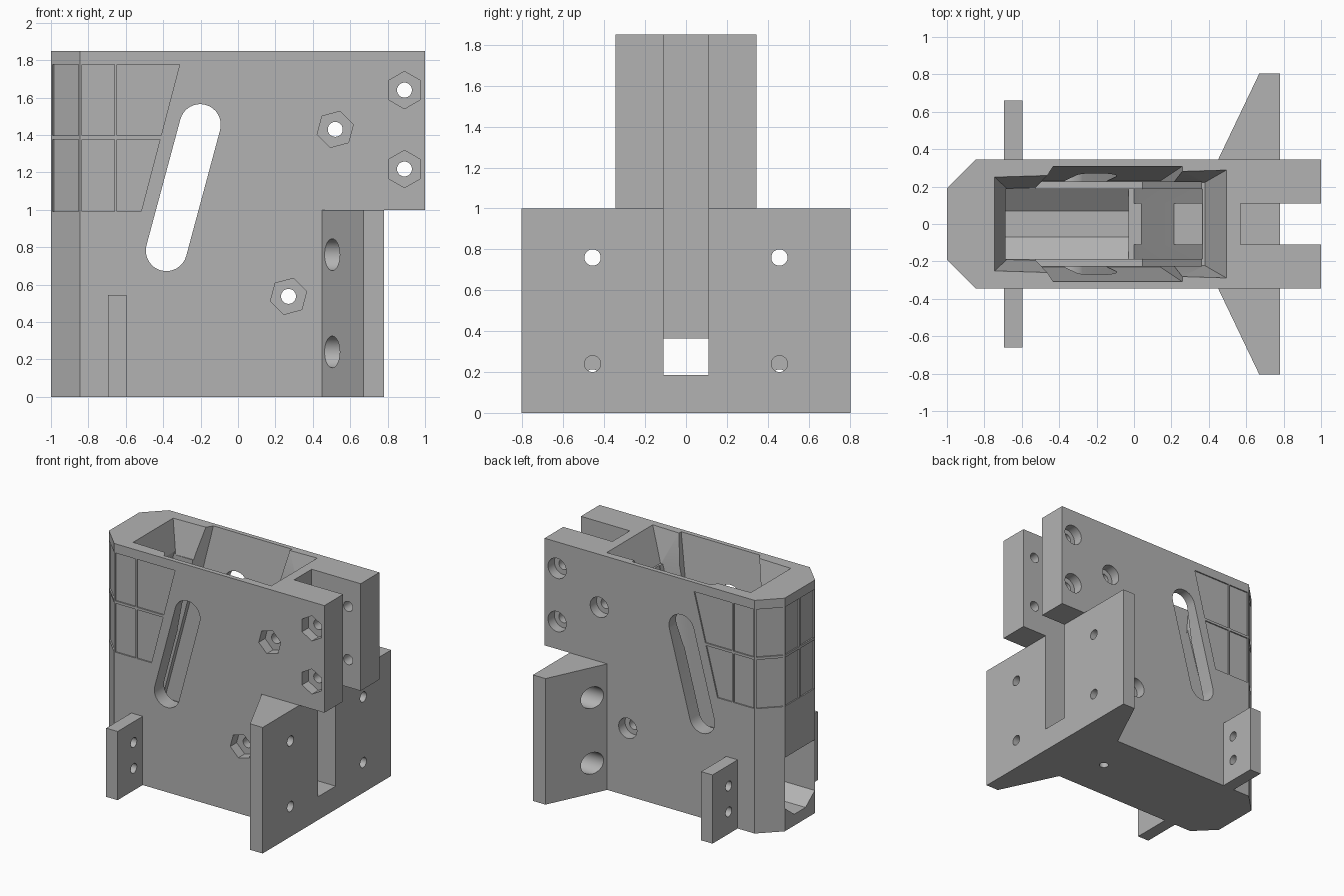
import bpy, bmesh, math
from mathutils import Vector

if "Cube" in bpy.data.objects:
    bpy.data.objects.remove(bpy.data.objects["Cube"])

grey = bpy.data.materials.new("plain_grey")
grey.diffuse_color = (0.45, 0.45, 0.45, 1)
grey.use_nodes = True
grey.node_tree.nodes["Principled BSDF"].inputs["Base Color"].default_value = grey.diffuse_color


def loft(name, a, b):
    """Closed solid between two matching loops of 3D points."""
    bm = bmesh.new()
    va, vb = [bm.verts.new(p) for p in a], [bm.verts.new(p) for p in b]
    n = len(va)
    bm.faces.new(va)
    bm.faces.new(vb)
    for i in range(n):
        j = (i + 1) % n
        bm.faces.new((va[i], va[j], vb[j], vb[i]))
    bmesh.ops.recalc_face_normals(bm, faces=bm.faces)
    me = bpy.data.meshes.new(name)
    bm.to_mesh(me)
    bm.free()
    me.materials.append(grey)
    ob = bpy.data.objects.new(name, me)
    bpy.context.collection.objects.link(ob)
    return ob


def at(axis, p, t):
    return {'x': (t, p[0], p[1]), 'y': (p[0], t, p[1]), 'z': (p[0], p[1], t)}[axis]


def prism(name, pts, axis, a, b):
    return loft(name, [at(axis, p, a) for p in pts], [at(axis, p, b) for p in pts])


def rect(u0, u1, v0, v1):
    return [(u0, v0), (u1, v0), (u1, v1), (u0, v1)]


def ring(u, v, r, n=32, turn=0.0):
    return [(u + r * math.cos(turn + 2 * math.pi * i / n),
             v + r * math.sin(turn + 2 * math.pi * i / n)) for i in range(n)]


def combine(target, tool, op='DIFFERENCE'):
    mod = target.modifiers.new("bool", 'BOOLEAN')
    mod.operation, mod.solver, mod.object = op, 'EXACT', tool
    bpy.context.view_layer.objects.active = target
    bpy.ops.object.modifier_apply(modifier=mod.name)
    bpy.data.objects.remove(tool, do_unlink=True)


# Main block with chamfered nose and overhanging tail
body = prism("housing", [(-1, -.19), (-.845, -.345), (1, -.345), (1, .345),
                         (-.845, .345), (-1, .19)], 'z', 0, 1.85)


def cut(pts, axis, a, b):
    combine(body, prism("cutter", pts, axis, a, b))


cut(rect(.78, 1.2, -.6, .6), 'z', -.2, 1.0)

# Mounting wings and tabs with their screw holes
for s in (-1, 1):
    wing = prism("wing", [(.443, s * .33), (.45, s * .345), (.67, s * .805),
                          (.78, s * .805), (.78, s * .33)], 'z', 0, 1)
    combine(body, wing, 'UNION')
    tab = prism("tab", rect(-.695, -.595, s * .33, s * .66), 'z', 0, .545)
    combine(body, tab, 'UNION')
    for z in (.24, .76):
        cut(ring(s * .457, z, .085), 'x', .44, .67)
        cut(ring(s * .457, z, .04), 'x', .6, .9)
    for z in (.175, .38):
        cut(ring(s * .457, z, .038), 'x', -.8, -.5)

# Tail slot and the straight channel to the nose
cut(rect(-.11, .11, .185, 2), 'x', .57, 1.2)
cut(rect(-.11, .11, .1855, .365), 'x', -.1, .6)

# Leaning shaft, its wider rear part and the nose outlet
lean = .267


def wall(x, z):
    return (x - lean * (1.65 - z), z)


cut([wall(-.68, 1.65), wall(.38, 1.65), wall(.38, .365), (0, .182),
     (-1.1, .182), (-1.1, .25)], 'y', -.187, .187)
cut([wall(-.47, 1.64), wall(.375, 1.64), wall(.375, .42), wall(-.47, .42)],
    'y', -.225, .225)
cut([(.187, .18), (.07, .09), (-.07, .09), (-.187, .18), (-.186, .4), (.186, .4)],
    'x', -1.1, -.03)

# Flared mouth and its side reliefs
top = [(-.7475, -.253), (.4986, -.291), (.4986, .291), (-.7475, .253)]
low = [(-.68, -.19), (.38, -.223), (.38, .223), (-.68, .19)]
combine(body, loft("cutter", [(x, y, 1.86) for x, y in top],
                   [(x, y, 1.6) for x, y in low]))
for s in (-1, 1):
    combine(body, loft(
        "cutter",
        [(x, s * y, 1.86) for x, y in ((-.5, .2), (-.43, .31), (.26, .31), (.26, .2))],
        [(x, s * y, 1.25) for x, y in ((-.58, .15), (-.54, .23), (.14, .23), (.14, .15))]))

# Catch recess in the rear shaft wall and screw hole below it
cut(rect(.2, .38, -.11, .11), 'z', 1.03, 1.59)
cut(ring(.297, 0, .035), 'z', -.1, .25)

# Slanted side slot
lo, hi, r = Vector((-.383, .782)), Vector((-.202, 1.455), ), .11
ang = math.atan2(hi.y - lo.y, hi.x - lo.x)
slot = []
for c, start in ((hi, ang - math.pi / 2), (lo, ang + math.pi / 2)):
    for i in range(17):
        t = start + math.pi * i / 16
        slot.append((c.x + r * math.cos(t), c.y + r * math.sin(t)))
cut(slot, 'y', -.5, .5)

# Cross bolts: hex nut pockets in front, round counterbores behind
for x, z, turn in ((.89, 1.64, 30), (.89, 1.218, 30), (.52, 1.43, 15), (.27, .537, 15)):
    cut(ring(x, z, .1, 6, math.radians(turn)), 'y', -.5, -.265)
    cut(ring(x, z, .08), 'y', .265, .5)
    cut(ring(x, z, .04), 'y', -.6, .6)

# Shallow grip panels in two rows around the nose
depth = .01
k = math.sqrt(.5)
for z0, z1 in ((.99, 1.377), (1.397, 1.777)):
    def slant(z):
        return -.312 - .262 * (1.777 - z)
    for s in (-1, 1):
        a, b = s * (.345 - depth), s * .4
        cut(rect(-.835, -.66, z0, z1), 'y', a, b)
        cut([(-.647, z0), (slant(z0), z0), (slant(z1), z1), (-.647, z1)], 'y', a, b)
        cut(rect(*sorted((s * .008, s * .18)), z0, z1), 'x', -1.1, -1 + depth)
        # panel on the chamfer
        mid, along, out = Vector((-.9225, s * .2675)), Vector((k, s * k)), Vector((-k, s * k))
        quad = [mid + along * u + out * v
                for u, v in ((-.098, -depth), (.098, -depth), (.098, .05), (-.098, .05))]
        cut([(q.x, q.y) for q in quad], 'z', z0, z1)

body.data.materials.clear()
body.data.materials.append(grey)
for p in body.data.polygons:
    p.material_index = 0
bpy.ops.object.select_all(action='DESELECT')
body.select_set(True)
bpy.context.view_layer.objects.active = body
bpy.ops.object.shade_smooth_by_angle(angle=math.radians(25))
